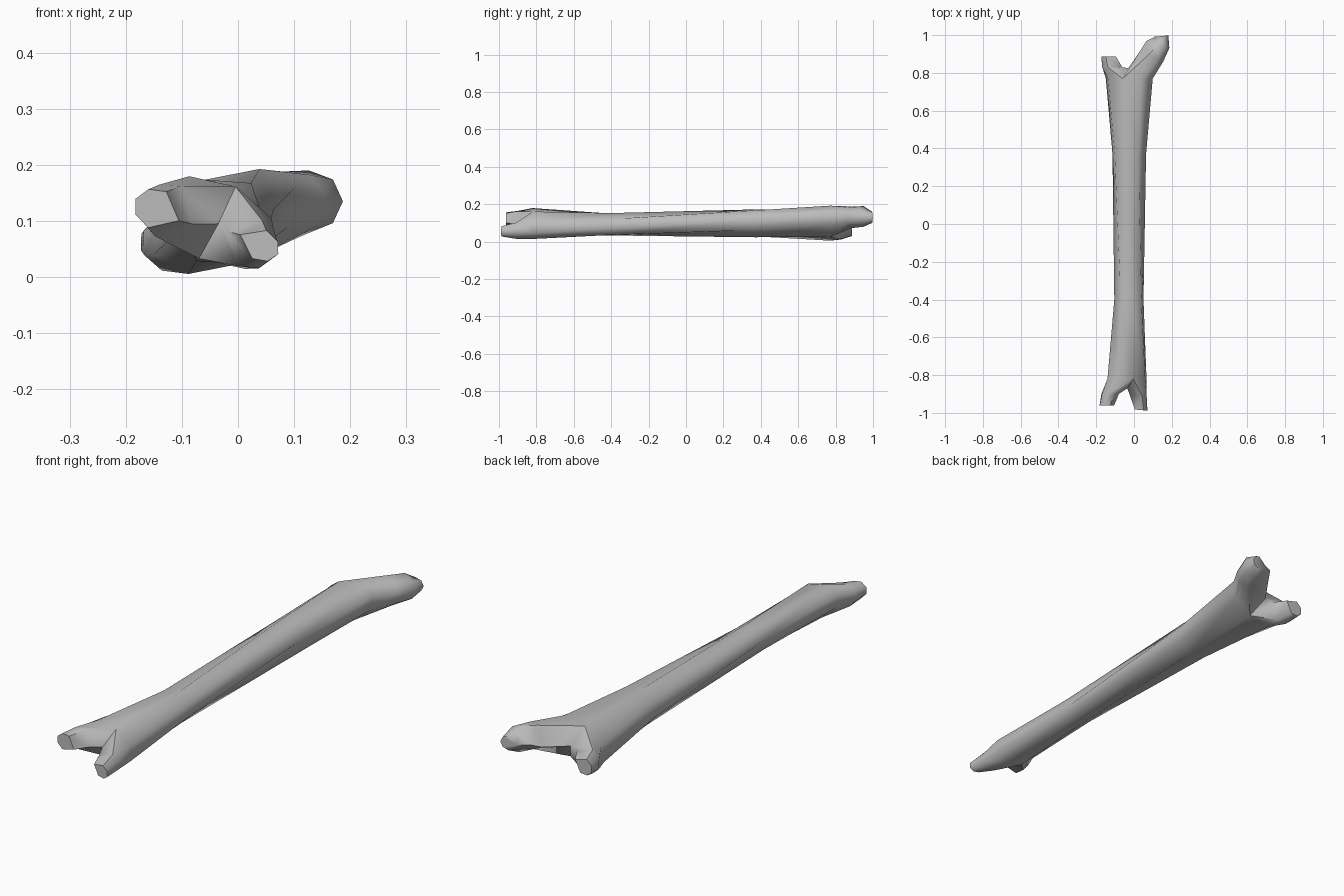
import bpy, bmesh, math
from mathutils import Vector

if "Cube" in bpy.data.objects:
    bpy.data.objects.remove(bpy.data.objects["Cube"], do_unlink=True)

# Single bone colour
bone_grey = bpy.data.materials.new("bone_grey")
colour = (0.5, 0.5, 0.5, 1)
bone_grey.diffuse_color = colour
bone_grey.use_nodes = True
bone_grey.node_tree.nodes["Principled BSDF"].inputs["Base Color"].default_value = colour

bm = bmesh.new()


def ring(centre, a, b, tilt, angles, skew=0):
    """Tilted elliptical section; skew slants it along the bone."""
    t, verts = math.radians(tilt), []
    for deg in angles:
        u = a * math.cos(math.radians(deg))
        w = b * math.sin(math.radians(deg))
        dx = u * math.cos(t) - w * math.sin(t)
        dz = u * math.sin(t) + w * math.cos(t)
        verts.append(bm.verts.new(Vector(centre) + Vector((dx, skew * dx, dz))))
    return verts


def bridge(r, s):
    for i in range(len(r)):
        j = (i + 1) % len(r)
        bm.faces.new((r[i], r[j], s[j], s[i]))


def prong(loop, angles, sections):
    for centre, a, b, tilt, skew in sections:
        nxt = ring(centre, a, b, tilt, angles, skew)
        bridge(loop, nxt)
        loop = nxt
    bm.faces.new(loop)


def fork(end, saddle, right, left):
    """Split an eight-sided end ring into two prongs around a saddle point."""
    c = bm.verts.new(saddle)
    prong([end[i] for i in (6, 7, 0, 1, 2)] + [c], (-90, -45, 0, 45, 90, 180), right)
    prong([end[i] for i in (2, 3, 4, 5, 6)] + [c], (90, 135, 180, 225, 270, 360), left)


# Twisting shaft
octagon = range(0, 360, 45)
shaft = [ring(c, a, b, t, octagon) for c, a, b, t in (
    ((-0.037, -0.82, 0.097), 0.116, 0.072, -27),
    ((-0.027, -0.4, 0.093), 0.08, 0.062, -15),
    ((-0.025, 0.37, 0.098), 0.092, 0.077, 15),
    ((-0.025, 0.77, 0.099), 0.137, 0.082, 25))]
for r, s in zip(shaft, shaft[1:]):
    bridge(r, s)

# Front knuckles
fork(shaft[0], (-0.035, -0.87, 0.095),
     [((0.022, -0.91, 0.06), 0.048, 0.046, -27, 0),
      ((0.038, -0.985, 0.058), 0.038, 0.028, -27, -0.1)],
     [((-0.125, -0.9, 0.117), 0.05, 0.05, -27, 0),
      ((-0.144, -0.962, 0.12), 0.043, 0.036, -27, 0)])

# Back knuckles, the right one longer and turned outward
fork(shaft[-1], (-0.03, 0.825, 0.1),
     [((0.095, 0.89, 0.13), 0.062, 0.06, 15, -0.5),
      ((0.126, 0.95, 0.135), 0.061, 0.055, 0, -0.3),
      ((0.146, 0.995, 0.13), 0.036, 0.03, 0, 0.1)],
     [((-0.115, 0.83, 0.064), 0.058, 0.055, 25, 0),
      ((-0.134, 0.887, 0.066), 0.043, 0.036, 25, 0)])

bmesh.ops.recalc_face_normals(bm, faces=bm.faces)
mesh = bpy.data.meshes.new("bone")
bm.to_mesh(mesh)
bm.free()
mesh.materials.append(bone_grey)
bone = bpy.data.objects.new("bone", mesh)
bpy.context.collection.objects.link(bone)
bpy.context.view_layer.objects.active = bone
bone.select_set(True)
bpy.ops.object.shade_smooth_by_angle(angle=math.radians(60))
